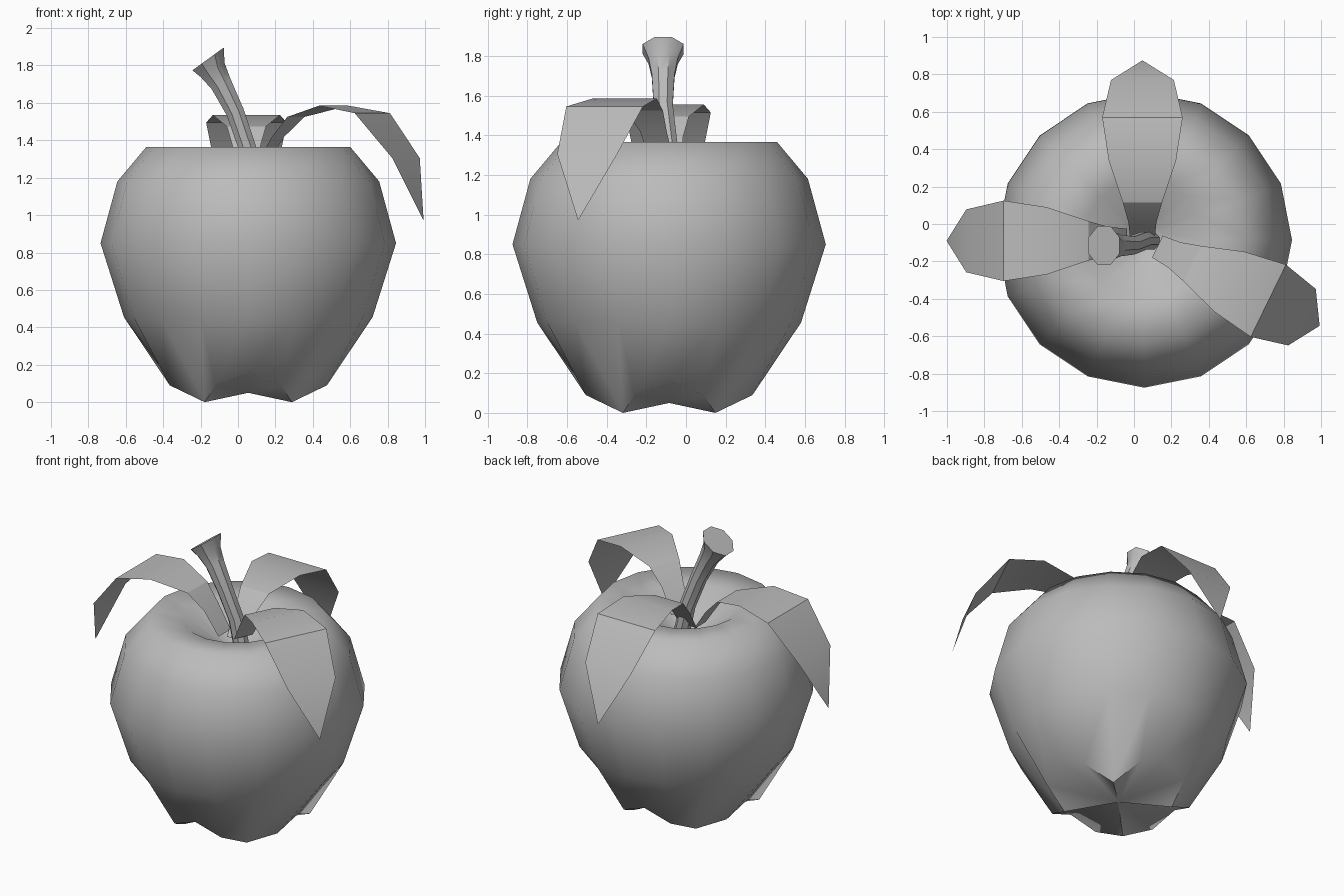
import bpy, bmesh, math
from mathutils import Vector, Matrix

cube = bpy.data.objects.get("Cube")
if cube:
    bpy.data.objects.remove(cube, do_unlink=True)

grey = bpy.data.materials.new("plain grey")
grey.use_nodes = True
GREY = (0.5, 0.5, 0.5, 1)
grey.diffuse_color = GREY
grey.node_tree.nodes["Principled BSDF"].inputs["Base Color"].default_value = GREY


def finish(name, bm, angle, closed=True):
    """Turn a bmesh into a smooth-shaded grey object."""
    if closed:
        bmesh.ops.recalc_face_normals(bm, faces=bm.faces)
    mesh = bpy.data.meshes.new(name)
    bm.to_mesh(mesh)
    bm.free()
    mesh.materials.append(grey)
    ob = bpy.data.objects.new(name, mesh)
    bpy.context.collection.objects.link(ob)
    bpy.ops.object.select_all(action='DESELECT')
    ob.select_set(True)
    bpy.context.view_layer.objects.active = ob
    bpy.ops.object.shade_smooth_by_angle(angle=math.radians(angle))
    return ob


def skin(bm, rings):
    """Bridge equal-length closed rings of vertices with quads."""
    for a, b in zip(rings, rings[1:]):
        n = len(a)
        for i in range(n):
            bm.faces.new((a[i], a[(i + 1) % n], b[(i + 1) % n], b[i]))


def cap(bm, ring, point):
    tip = bm.verts.new(point)
    for i in range(len(ring)):
        bm.faces.new((ring[i], ring[(i + 1) % len(ring)], tip))


# Fruit body: 16-sided lathe, with four feet under the diagonals
CX, CY, N = 0.055, -0.085, 16
foot = [(0.45, 0.16), (0.455, 0.09), (0.33, 0.0), (0.455, 0.09)]
profile = [(0.665, 0.455), (0.79, 0.85), (0.70, 1.18),
           (0.545, 1.365), (0.33, 1.35), (0.10, 1.19)]
bm = bmesh.new()
rings = []
for level in [foot] + [[p] for p in profile]:
    ring = []
    for i in range(N):
        r, z = level[i % len(level)]
        a = math.tau * i / N
        ring.append(bm.verts.new((CX + r * math.cos(a), CY + r * math.sin(a), z)))
    rings.append(ring)
skin(bm, rings)
cap(bm, rings[0], (CX, CY, 0.05))
cap(bm, rings[-1], (CX, CY, 1.16))
finish("fruit_body", bm, 60)

# Stem: octagonal tube that leans and flares toward a slanted top
path = [(0.095, 1.16, 0.05, 10), (0.05, 1.36, 0.05, 17), (-0.015, 1.55, 0.052, 22),
        (-0.09, 1.70, 0.062, 27), (-0.135, 1.775, 0.08, 31), (-0.16, 1.835, 0.112, 36)]
bm = bmesh.new()
rings = []
for x, z, r, lean in path:
    turn = Matrix.Rotation(math.radians(-lean), 3, 'Y')
    rings.append([bm.verts.new(Vector((x, -0.115 if z > 1.5 else -0.09, z)) + turn @ Vector(
        (r * math.cos(math.tau * (i + 0.5) / 8), r * math.sin(math.tau * (i + 0.5) / 8), 0)))
        for i in range(8)])
skin(bm, rings)
bm.faces.new(rings[0])
bm.faces.new(rings[-1])
finish("stem", bm, 40)

# Leaves: one arched sheet shape (distance, height, half width), placed three times
leaf_rows = [(-0.10, 1.24, 0.065), (0.0, 1.39, 0.075), (0.105, 1.495, 0.105),
             (0.33, 1.555, 0.18), (0.56, 1.515, 0.215), (0.76, 1.275, 0.168)]
LEAF_TIP = (0.865, 0.94)


def leaf(name, base, angle, lift):
    a = math.radians(angle)
    along = Vector((math.cos(a), math.sin(a), 0))
    side = Vector((-math.sin(a), math.cos(a), 0))
    start = Vector((base[0], base[1], lift))
    bm = bmesh.new()
    rows = []
    for u, z, w in leaf_rows:
        mid = start + along * u + Vector((0, 0, z))
        rows.append((bm.verts.new(mid - side * w), bm.verts.new(mid + side * w)))
    for p, q in zip(rows, rows[1:]):
        bm.faces.new((p[0], q[0], q[1], p[1]))
    tip = bm.verts.new(start + along * LEAF_TIP[0] + Vector((0, 0, LEAF_TIP[1])))
    bm.faces.new((rows[-1][0], tip, rows[-1][1]))
    finish(name, bm, 30, closed=False)


leaf("back_leaf", (0.045, 0.01), 90, -0.02)
leaf("right_leaf", (-0.137, -0.09), 180, 0.0)
leaf("left_leaf", (0.215, -0.165), -26, 0.03)
